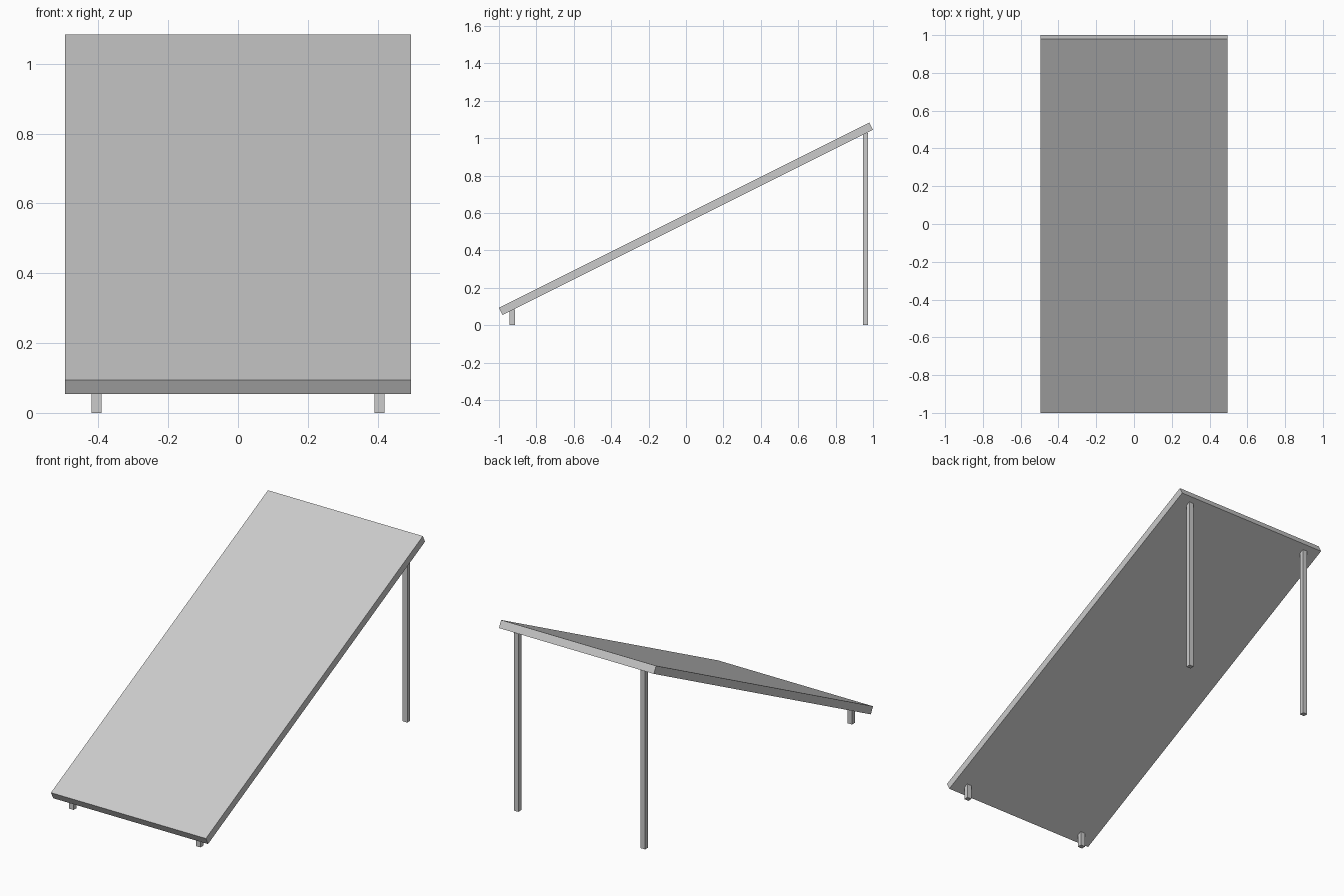
import bpy
import math

cube = bpy.data.objects.get("Cube")
if cube:
    bpy.data.objects.remove(cube, do_unlink=True)

# Single grey finish
grey = bpy.data.materials.new("light_grey")
grey.use_nodes = True
grey.diffuse_color = (0.6, 0.6, 0.6, 1)
grey.node_tree.nodes["Principled BSDF"].inputs["Base Color"].default_value = (0.6, 0.6, 0.6, 1)


def box(name, size, location, tilt=0):
    bpy.ops.mesh.primitive_cube_add(size=1, location=location, rotation=(tilt, 0, 0))
    obj = bpy.context.object
    obj.name = name
    obj.scale = size
    bpy.ops.object.transform_apply(location=False, rotation=True, scale=True)
    obj.data.materials.append(grey)
    return obj


# Sloping panel, rising one unit in two towards the back
tilt = math.atan(0.5)
thickness = 0.044
length = (2 - thickness * math.sin(tilt)) / math.cos(tilt)
box("sloping_panel", (0.99, length, thickness), (0, 0, 0.569), tilt)

# Short front legs and tall back legs
for side, x in (("left", 0.405), ("right", -0.405)):
    for end, y, height in (("front", -0.929, 0.083), ("back", 0.959, 1.028)):
        box(f"{end}_{side}_leg", (0.029, 0.027, height), (x, y, height / 2))
